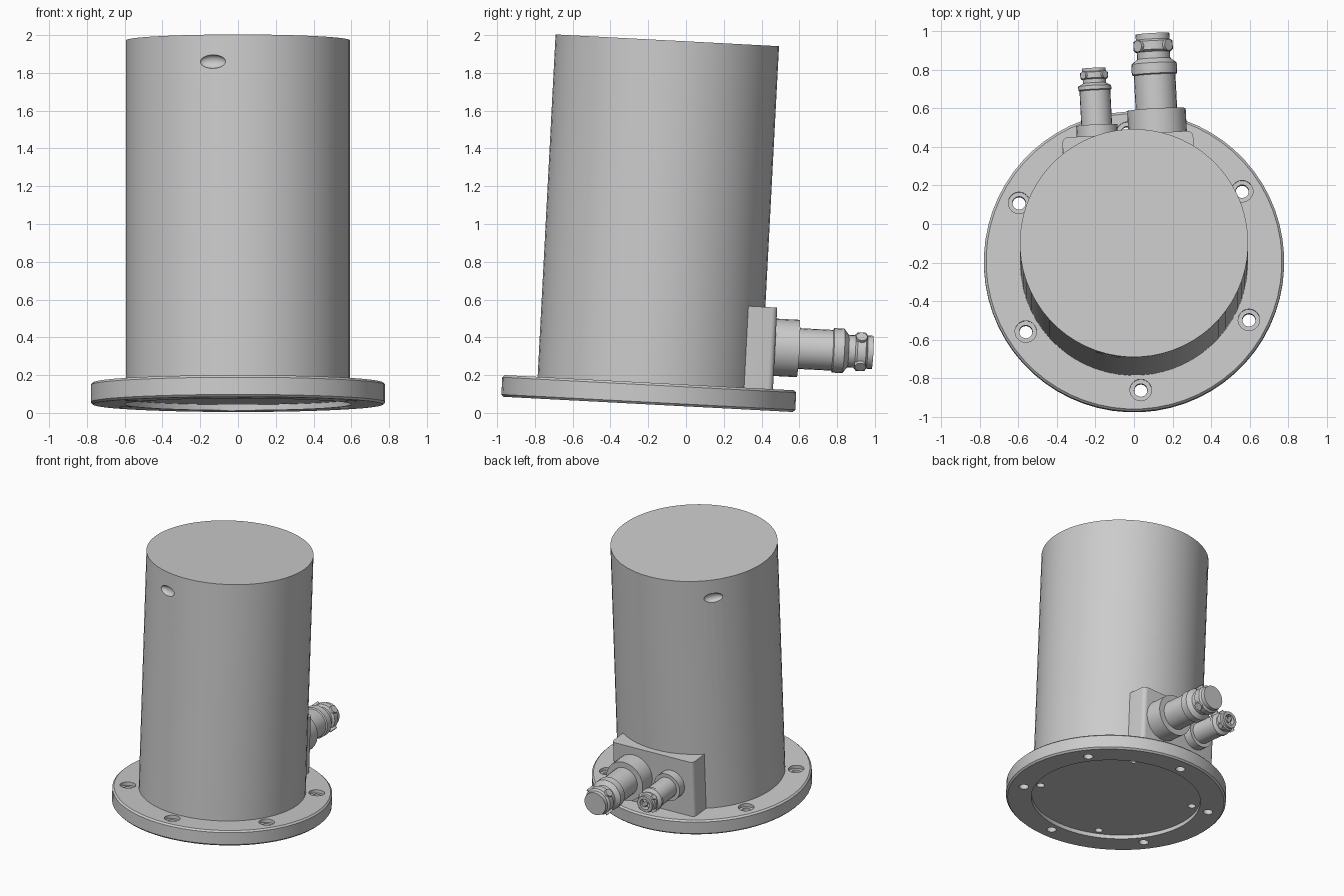
import bpy, bmesh
from math import radians, sin, cos, pi
from mathutils import Matrix, Vector

if "Cube" in bpy.data.objects:
    bpy.data.objects.remove(bpy.data.objects["Cube"], do_unlink=True)

# One plain grey metal
grey = bpy.data.materials.new("grey_metal")
COLOUR = (0.6, 0.6, 0.6, 1.0)
grey.diffuse_color = COLOUR
grey.use_nodes = True
grey.node_tree.nodes["Principled BSDF"].inputs["Base Color"].default_value = COLOUR

# The whole assembly leans backwards and is turned slightly
LEAN = (Matrix.Translation((0, -0.2, 0.045)) @ Matrix.Rotation(radians(-3), 4, 'X')
        @ Matrix.Rotation(radians(3), 4, 'Z'))


def add(name, bm, place=Matrix()):
    bmesh.ops.remove_doubles(bm, verts=bm.verts, dist=1e-5)
    bmesh.ops.recalc_face_normals(bm, faces=bm.faces)
    mesh = bpy.data.meshes.new(name)
    bm.to_mesh(mesh)
    bm.free()
    mesh.materials.append(grey)
    ob = bpy.data.objects.new(name, mesh)
    bpy.context.collection.objects.link(ob)
    ob.matrix_world = LEAN @ place
    return ob


def lathe(bm, profile, steps):
    """Turn a (radius, height) profile around z."""
    verts = [bm.verts.new((r, 0, z)) for r, z in profile]
    edges = [bm.edges.new(pair) for pair in zip(verts, verts[1:])]
    bmesh.ops.spin(bm, geom=verts + edges, cent=(0, 0, 0), axis=(0, 0, 1),
                   angle=2 * pi, steps=steps, use_merge=True)


def drum(bm, radius, depth, matrix, sides=24):
    bmesh.ops.create_cone(bm, cap_ends=True, segments=sides, radius1=radius,
                          radius2=radius, depth=depth, matrix=matrix)


def around(angle, radius, z):
    a = radians(angle)
    return Matrix.Translation((radius * cos(a), radius * sin(a), z))


def cut(ob, bm):
    """Subtract the shapes in bm from an object."""
    cutter = add(ob.name + "_cutter", bm)
    cutter.hide_render = True
    mod = ob.modifiers.new("cut", 'BOOLEAN')
    mod.operation, mod.solver, mod.object = 'DIFFERENCE', 'EXACT', cutter
    bpy.context.view_layer.update()
    graph = bpy.context.evaluated_depsgraph_get()
    result = bpy.data.meshes.new_from_object(ob.evaluated_get(graph))
    ob.modifiers.clear()
    ob.data = result
    bpy.data.objects.remove(cutter, do_unlink=True)


def smooth(ob):
    bpy.ops.object.select_all(action='DESELECT')
    ob.select_set(True)
    bpy.context.view_layer.objects.active = ob
    bpy.ops.object.shade_smooth_by_angle(angle=radians(30))


# Base flange with chamfered rims and a shallow recess underneath
bm = bmesh.new()
lathe(bm, [(0, 0.03), (0.6, 0.03), (0.6, 0), (0.768, 0), (0.78, 0.012),
           (0.78, 0.103), (0.768, 0.115), (0, 0.115)], 64)
flange = add("base_flange", bm)

# Six counterbored bolt holes
for radius, z in ((0.034, 0.05), (0.056, 0.13)):
    bm = bmesh.new()
    for i in range(6):
        drum(bm, radius, 0.2 if z < 0.1 else 0.08, around(30 + 60 * i, 0.67, z))
    cut(flange, bm)

# Four blind screw holes in the recess
bm = bmesh.new()
for i in range(4):
    drum(bm, 0.028, 0.1, around(60 + 90 * i, 0.55, 0.04))
cut(flange, bm)
smooth(flange)

# Main cylinder with two oval dimples near the top
bm = bmesh.new()
lathe(bm, [(0, 0.1), (0.593, 0.1), (0.593, 1.93), (0, 1.93)], 64)
body = add("main_cylinder", bm)
bm = bmesh.new()
for angle in (-106, 135):
    oval = around(angle, 0.593, 1.787) @ Matrix.Rotation(radians(angle), 4, 'Z')
    bmesh.ops.create_uvsphere(bm, u_segments=24, v_segments=12, radius=1,
                              matrix=oval @ Matrix.Diagonal((0.03, 0.07, 0.036, 1)))
cut(body, bm)
smooth(body)

# Connector block on the back, rounded on its two outer upright edges
bm = bmesh.new()
bmesh.ops.create_cube(bm, size=1, matrix=Matrix.Translation((0, 0.54, 0.33))
                      @ Matrix.Diagonal((0.68, 0.2, 0.435, 1)))
upright = [e for e in bm.edges if all(v.co.y > 0.6 for v in e.verts)
           and abs(e.verts[0].co.z - e.verts[1].co.z) > 0.1]
bmesh.ops.bevel(bm, geom=upright, offset=0.03, segments=4, profile=0.5,
                affect='EDGES')
smooth(add("connector_block", bm))


# Plug connectors pointing backwards
def connector(name, x, profile, lug_z, lug_reach, lug_size):
    place = Matrix.Translation((x, 0.63, 0.337)) @ Matrix.Rotation(radians(-90), 4, 'X')
    bm = bmesh.new()
    lathe(bm, profile, 24)
    smooth(add(name, bm, place))
    # Bayonet lugs around the tip
    bm = bmesh.new()
    for i in range(4):
        peg = (Matrix.Rotation(radians(45 + 90 * i), 4, 'Z')
               @ Matrix.Translation((lug_reach / 2, 0, lug_z))
               @ Matrix.Rotation(radians(90), 4, 'Y'))
        drum(bm, lug_size, lug_reach, peg, 12)
    smooth(add(name + "_lugs", bm, place))


connector("large_connector", 0.157,
          [(0, 0), (0.152, 0), (0.152, 0.14), (0.108, 0.14), (0.108, 0.32),
           (0.118, 0.325), (0.118, 0.38), (0.086, 0.405), (0.086, 0.44),
           (0.102, 0.45), (0.102, 0.495), (0.088, 0.505), (0.088, 0.535), (0, 0.535)],
          0.47, 0.115, 0.03)
connector("small_connector", -0.157,
          [(0, 0), (0.107, 0), (0.107, 0.075), (0.08, 0.075), (0.08, 0.255),
           (0.086, 0.26), (0.086, 0.28), (0.06, 0.295), (0.06, 0.315),
           (0.072, 0.32), (0.072, 0.35), (0.062, 0.355), (0.062, 0.372),
           (0.04, 0.372), (0.04, 0.31), (0.016, 0.31), (0.016, 0.36), (0, 0.36)],
          0.335, 0.082, 0.02)
